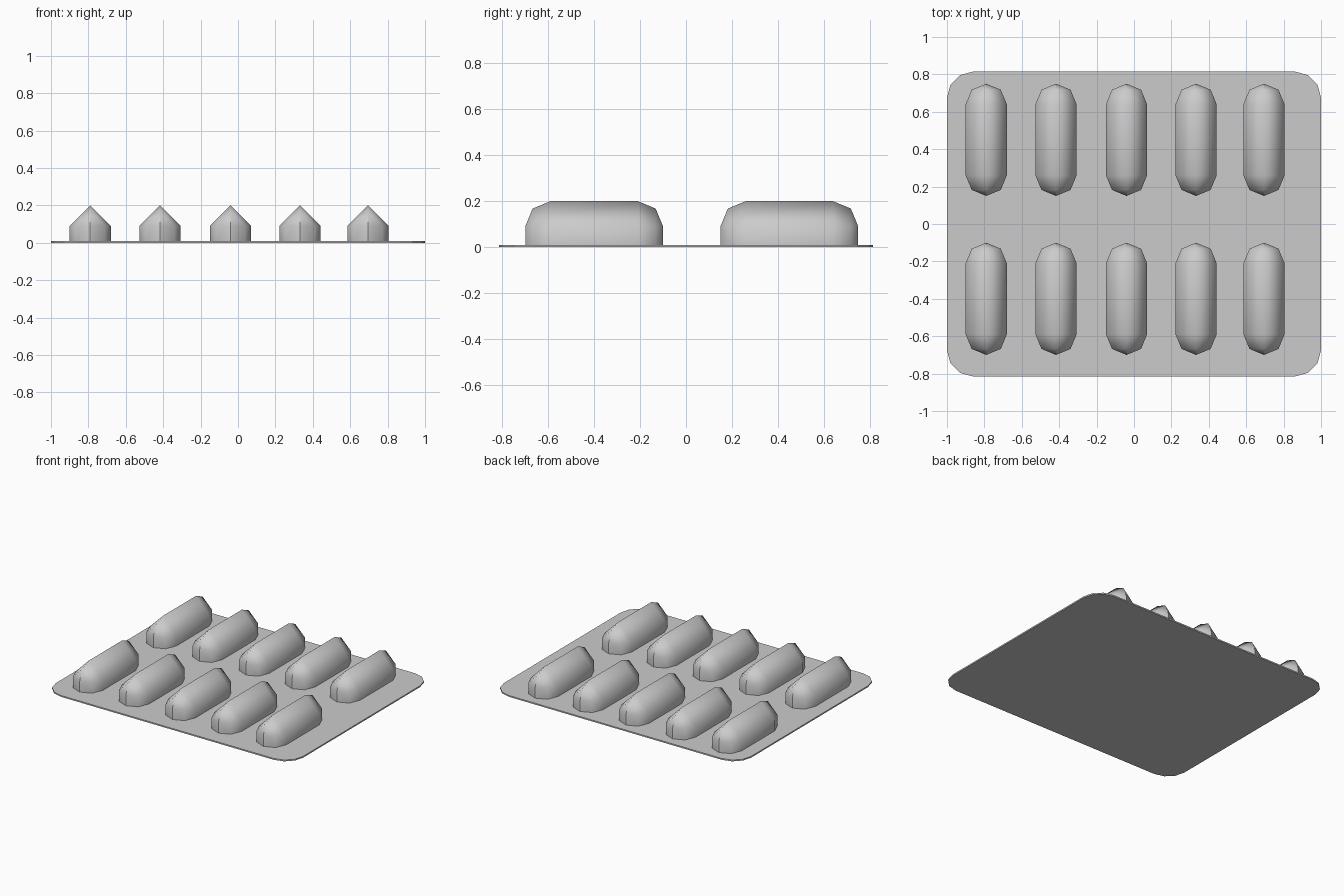
import bpy, bmesh
from math import sin, cos, pi

if "Cube" in bpy.data.objects:
    bpy.data.objects.remove(bpy.data.objects["Cube"])

R = 0.11            # half width of a capsule
WALL, BASE = 0.09, 0.01


def make_object(name, bm):
    bmesh.ops.recalc_face_normals(bm, faces=bm.faces)
    mesh = bpy.data.meshes.new(name)
    bm.to_mesh(mesh)
    bm.free()
    obj = bpy.data.objects.new(name, mesh)
    bpy.context.collection.objects.link(obj)
    return obj


# thin rounded backing card
bm = bmesh.new()
hx, hy, r = 1.0, 0.815, 0.14
outline = []
for q, (sx, sy) in enumerate([(1, 1), (-1, 1), (-1, -1), (1, -1)]):
    for i in range(4):
        a = q * pi / 2 + i * pi / 6
        outline.append(bm.verts.new((sx * (hx - r) + r * cos(a),
                                     sy * (hy - r) + r * sin(a), 0)))
face = bm.faces.new(outline)
ext = bmesh.ops.extrude_face_region(bm, geom=[face], use_keep_orig=True)
bmesh.ops.translate(bm, vec=(0, 0, BASE),
                    verts=[g for g in ext["geom"] if isinstance(g, bmesh.types.BMVert)])
make_object("backing_card", bm)


# ridged capsule with faceted round ends
def capsule_mesh():
    bm = bmesh.new()
    k = R * cos(pi / 4)
    h = 0.30 - R
    seams = []
    for sy in (1, -1):
        for sx in (1, -1):
            def v(x, y, z):
                return bm.verts.new((sx * x, sy * y, z))
            plan = [(R, 0), (R, h), (k, h + k), (0, h + R)]
            low = [v(x, y, BASE) for x, y in plan]
            top = [v(x, y, WALL) for x, y in plan]
            ridge = [v(0, 0, WALL + R), v(0, h, WALL + R), v(0, h + k, WALL + k)]
            for i in range(3):
                bm.faces.new((low[i], low[i + 1], top[i + 1], top[i]))
            for i in range(2):
                bm.faces.new((top[i], top[i + 1], ridge[i + 1], ridge[i]))
            bm.faces.new((top[2], top[3], ridge[2]))
    bmesh.ops.remove_doubles(bm, verts=bm.verts, dist=1e-5)
    for f in bm.faces:
        f.smooth = True
    # crisp centre seam on each nose
    for e in bm.edges:
        if all(abs(p.co.x) < 1e-4 and abs(p.co.y) > h + k - 1e-4 for p in e.verts):
            e.smooth = False
    return bm


first = make_object("capsule", capsule_mesh())
bpy.context.collection.objects.unlink(first)

# two rows of five
for y in (-0.40, 0.45):
    for x in (-0.79, -0.417, -0.04, 0.332, 0.695):
        obj = bpy.data.objects.new("capsule", first.data)
        obj.location = (x, y, 0)
        bpy.context.collection.objects.link(obj)
bpy.data.objects.remove(first)
